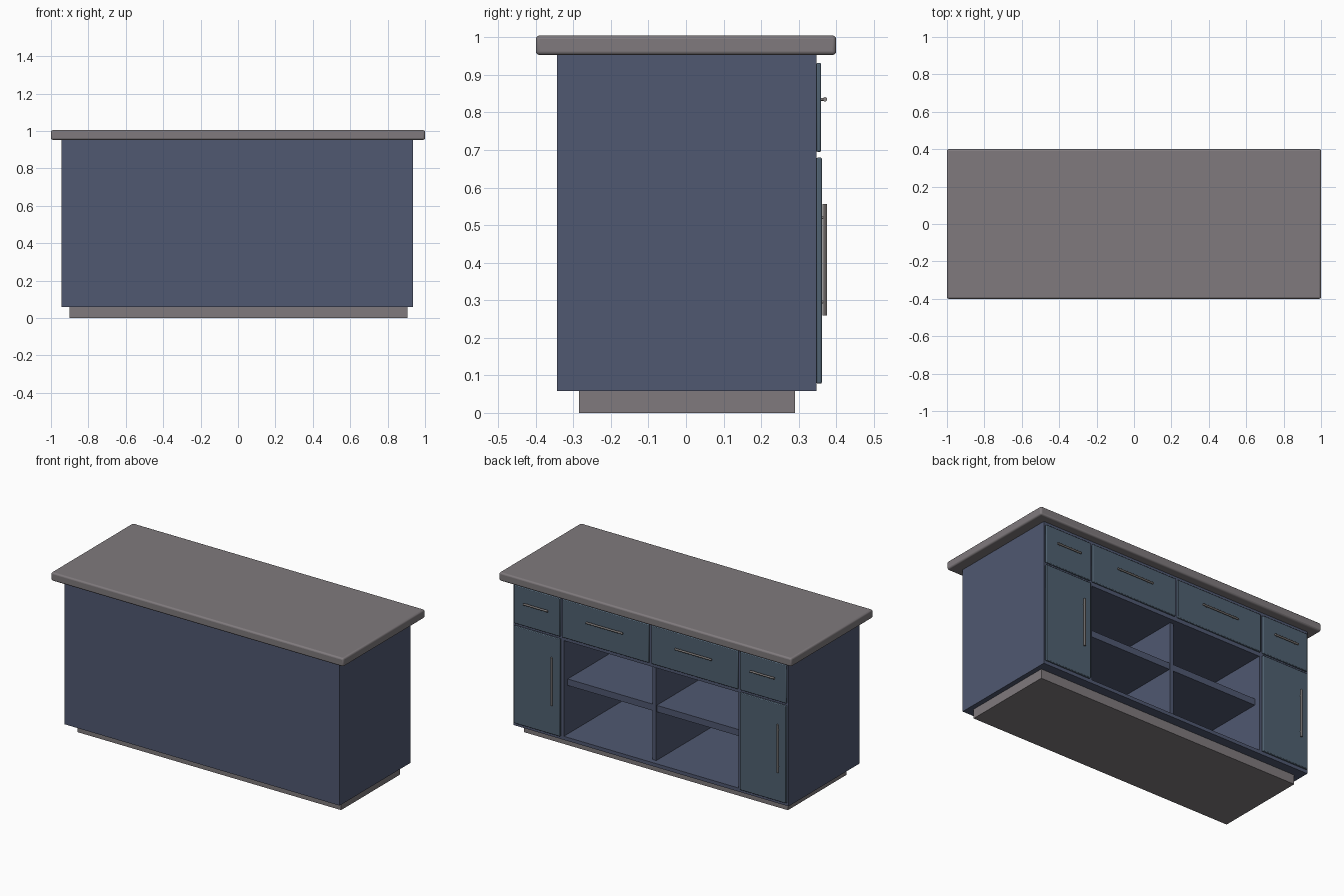
import bpy
from math import pi

if "Cube" in bpy.data.objects:
    bpy.data.objects.remove(bpy.data.objects["Cube"])

CX = -0.005          # the cabinet sits slightly off the countertop centre


def material(name, rgb):
    m = bpy.data.materials.new(name)
    m.diffuse_color = (*rgb, 1)
    m.use_nodes = True
    m.node_tree.nodes["Principled BSDF"].inputs["Base Color"].default_value = m.diffuse_color
    return m


STONE = material("warm_grey", (0.215, 0.195, 0.205))
BLUE = material("carcass_blue", (0.080, 0.098, 0.165))
FRONT = material("front_blue", (0.080, 0.120, 0.165))
METAL = material("handle_grey", (0.25, 0.23, 0.225))


def box(name, x, y, z, mat, bevel=0, segments=2):
    bpy.ops.mesh.primitive_cube_add(
        size=1, location=[(a + b) / 2 for a, b in (x, y, z)])
    o = bpy.context.object
    o.name = name
    o.scale = [abs(b - a) for a, b in (x, y, z)]
    bpy.ops.object.transform_apply(location=False, rotation=False, scale=True)
    o.data.materials.append(mat)
    if bevel:
        m = o.modifiers.new("soft_edges", 'BEVEL')
        m.width, m.segments = bevel, segments
        bpy.ops.object.shade_smooth_by_angle()
    return o


def rod(name, loc, radius, length, rot):
    bpy.ops.mesh.primitive_cylinder_add(
        vertices=12, radius=radius, depth=length, location=loc, rotation=rot)
    o = bpy.context.object
    o.name = name
    o.data.materials.append(METAL)
    bpy.ops.object.shade_smooth_by_angle()


def handle(name, x, z, length, upright=False):
    # bar on two short posts
    rod(name + "_bar", (x, 0.370, z), 0.006, length,
        (0, 0, 0) if upright else (0, pi / 2, 0))
    for i, s in enumerate((-1, 1)):
        d = s * length * 0.38
        px, pz = (x, z + d) if upright else (x + d, z)
        rod(f"{name}_post_{i}", (px, 0.364, pz), 0.004, 0.012, (pi / 2, 0, 0))


# countertop and plinth
box("countertop", (-1, 1), (-0.4, 0.4), (0.953, 1.005), STONE, 0.01, 3)
box("plinth", (-0.9, 0.905), (-0.285, 0.29), (0, 0.06), STONE)

# carcass with the open shelf bay cut out of the back
carcass = box("carcass", (CX - 0.94, CX + 0.94), (-0.343, 0.348), (0.058, 0.955), BLUE)
cutter = box("bay_cutter", (CX - 0.597, CX + 0.597), (-0.32, 0.5), (0.08, 0.672), BLUE)
cutter.hide_render = True
cutter.display_type = 'WIRE'
cut = carcass.modifiers.new("open_bay", 'BOOLEAN')
cut.object, cut.operation, cut.solver = cutter, 'DIFFERENCE', 'EXACT'
bpy.context.view_layer.objects.active = carcass
bpy.ops.object.modifier_apply(modifier=cut.name)
bpy.data.objects.remove(cutter)

# divider and shelves inside the bay
box("bay_divider", (CX - 0.012, CX + 0.012), (-0.321, 0.315), (0.079, 0.673), BLUE)
for side, s in (("right", 1), ("left", -1)):
    box(f"{side}_shelf", sorted((CX + s * 0.011, CX + s * 0.598)),
        (-0.321, 0.310), (0.38, 0.42), BLUE)

# doors, drawer fronts and handles
for side, s in (("right", 1), ("left", -1)):
    outer = sorted((CX + s * 0.615, CX + s * 0.932))
    inner = sorted((CX + s * 0.008, CX + s * 0.600))
    box(f"{side}_door", outer, (0.347, 0.362), (0.078, 0.68), FRONT, 0.004)
    box(f"{side}_outer_drawer", outer, (0.347, 0.360), (0.695, 0.932), FRONT, 0.004)
    box(f"{side}_inner_drawer", inner, (0.347, 0.360), (0.695, 0.932), FRONT, 0.004)
    handle(f"{side}_outer_drawer_handle", CX + s * 0.775, 0.835, 0.165)
    handle(f"{side}_inner_drawer_handle", CX + s * 0.304, 0.835, 0.25)
    handle(f"{side}_door_handle", outer[0] + 0.052, 0.408, 0.296, True)
